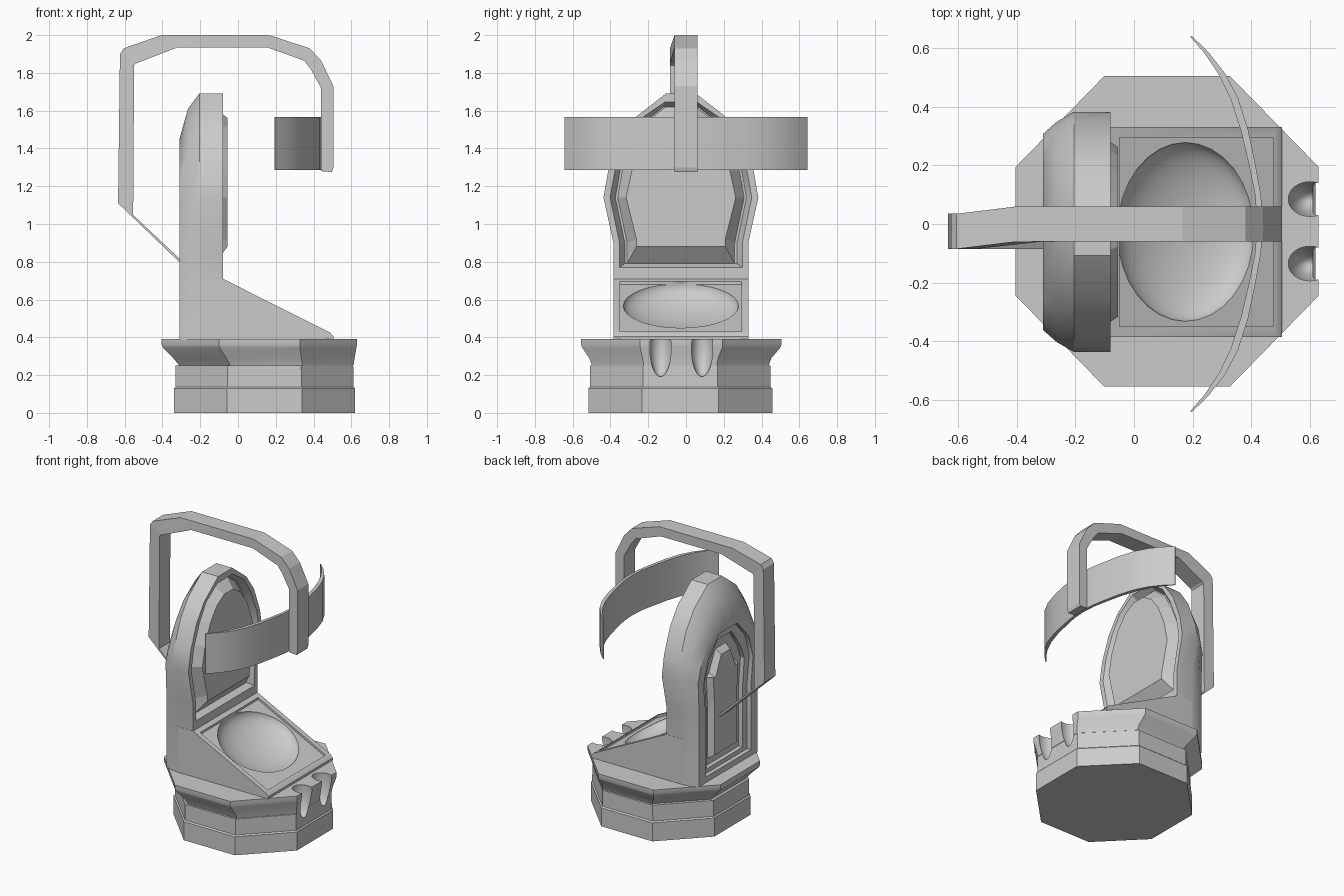
import bpy, bmesh
from math import pi, cos, sin, radians
from mathutils import Matrix

if "Cube" in bpy.data.objects:
    bpy.data.objects.remove(bpy.data.objects["Cube"])

YC = -0.027  # centre line of the chair


def loft(name, rings):
    """Closed solid skinned through rings of equal point count."""
    bm = bmesh.new()
    vs = [[bm.verts.new(p) for p in r] for r in rings]
    n = len(rings[0])
    for a, b in zip(vs, vs[1:]):
        for i in range(n):
            j = (i + 1) % n
            bm.faces.new((a[i], a[j], b[j], b[i]))
    bm.faces.new(vs[0][::-1])
    bm.faces.new(vs[-1])
    bmesh.ops.recalc_face_normals(bm, faces=bm.faces)
    me = bpy.data.meshes.new(name)
    bm.to_mesh(me)
    bm.free()
    ob = bpy.data.objects.new(name, me)
    bpy.context.collection.objects.link(ob)
    return ob


def ellipsoid(name, centre, radii, tilt=0):
    bm = bmesh.new()
    m = Matrix.Translation(centre) @ Matrix.Rotation(tilt, 4, 'Y') @ Matrix.Diagonal((*radii, 1))
    bmesh.ops.create_uvsphere(bm, u_segments=32, v_segments=20, radius=1, matrix=m)
    for f in bm.faces:
        f.smooth = True
    me = bpy.data.meshes.new(name)
    bm.to_mesh(me)
    bm.free()
    ob = bpy.data.objects.new(name, me)
    bpy.context.collection.objects.link(ob)
    return ob


def cut(ob, cutter):
    cutter.hide_render = True
    mod = ob.modifiers.new("cut", 'BOOLEAN')
    mod.operation, mod.solver, mod.object = 'DIFFERENCE', 'EXACT', cutter
    bpy.context.view_layer.objects.active = ob
    bpy.ops.object.modifier_apply(modifier=mod.name)
    bpy.data.objects.remove(cutter)


def smooth(ob, angle=30):
    bpy.ops.object.select_all(action='DESELECT')
    ob.select_set(True)
    bpy.context.view_layer.objects.active = ob
    bpy.ops.object.shade_smooth_by_angle(angle=radians(angle))


def sym(x, half):
    """Mirrored (half width, z) outline at depth x."""
    return [(x, YC + h, z) for h, z in half] + [(x, YC - h, z) for h, z in reversed(half)]


def arch(x, h, z0, z1):
    return sym(x, [(h, z0), (h, .88), (h * 1.1, 1.08), (h * .9, z1 - .14), (h * .4, z1)])


def octagon(z, cx, cy, hx, hy):
    k = 1 / cos(pi / 8)
    return [(cx + hx * k * cos(pi / 8 + i * pi / 4), cy + hy * k * sin(pi / 8 + i * pi / 4), z)
            for i in range(8)]


# Octagonal stepped base with flared top
base = loft("base", [octagon(*a) for a in (
    (0, .14, -.03, .48, .487), (.13, .14, -.03, .48, .487), (.138, .14, -.03, .472, .478),
    (.25, .14, -.03, .47, .478), (.252, .15, -.03, .462, .468), (.29, .137, -.03, .48, .482),
    (.345, .115, -.025, .512, .524), (.36, .113, -.025, .517, .53), (.39, .113, -.025, .517, .53))])
for y in (.085, -.135):  # foot wells
    cut(base, ellipsoid("foot_well_cutter", (.60, y, .36), (.075, .06, .17)))
smooth(base, 25)

# Back rest shell, tapering toward the rear
wide = [(.357, .388), (.357, .9), (.41, 1.14), (.385, 1.28), (.32, 1.45), (.235, 1.57), (.08, 1.69)]
mid = [(.35, .388), (.35, .9), (.375, 1.14), (.35, 1.27), (.285, 1.41), (.2, 1.52), (.07, 1.61)]
rear = [(.325, .388), (.325, .9), (.335, 1.12), (.305, 1.22), (.235, 1.33), (.15, 1.41), (.05, 1.45)]
back = loft("back_rest", [sym(-.08, wide), sym(-.205, wide), sym(-.265, mid), sym(-.31, rear)])
pad_base = [(.285, .79), (.285, .9), (.335, 1.14), (.31, 1.28), (.25, 1.42), (.18, 1.54), (.08, 1.62)]
pad_top = [(.235, .88), (.235, .92), (.29, 1.14), (.26, 1.28), (.2, 1.42), (.13, 1.51), (.05, 1.56)]
rim = [(.325, .77), (.325, .9), (.375, 1.14), (.35, 1.28), (.285, 1.44), (.21, 1.56), (.085, 1.645)]
cut(back, loft("front_recess_cutter", [sym(-.05, rim), sym(-.08, rim),
                                       sym(-.125, [(h + .012, z) for h, z in pad_base])]))
cut(back, loft("rear_recess_cutter", [arch(-.35, .25, .43, 1.38), arch(-.28, .25, .43, 1.38)]))
cut(back, loft("rear_step_cutter", [arch(-.35, .2, .46, 1.32), arch(-.25, .2, .46, 1.32)]))
smooth(back, 25)

# Front cushion and raised rear panel
loft("back_cushion", [sym(-.14, pad_base), sym(-.125, pad_base), sym(-.055, pad_top)])
loft("rear_panel", [arch(-.24, .15, .5, 1.25), arch(-.29, .125, .53, 1.21)])

# Wedge seat
side = [(-.2, .388), (-.2, .71), (-.08, .71), (.488, .425), (.505, .405), (.505, .388)]
seat = loft("seat", [[(x, y, z) for x, z in side] for y in (YC - .358, YC + .358)])


def slope(x, off):
    return .71 - (x + .08) * .5018 + off


# Shallow rectangular inset and scooped bowl on the slope
corners = [(-.05, -.35), (.475, -.35), (.475, .295), (-.05, .295)]
cut(seat, loft("inset_cutter", [[(x, y, slope(x, o)) for x, y in corners] for o in (-.015, .1)]))
cut(seat, ellipsoid("bowl_cutter", (.18, YC, slope(.18, -.005)), (.262, .307, .11), radians(26.6)))
smooth(seat, 25)

# Overhead arm: outer and inner edges of the side profile
outer = [(-.26, .75), (-.635, 1.11), (-.625, 1.9), (-.605, 1.93), (-.405, 2.0), (.165, 2.0), (.38, 1.93),
         (.44, 1.865), (.505, 1.73), (.505, 1.3), (.497, 1.275)]
inner = [(-.26, .77), (-.555, 1.048), (-.55, 1.84), (-.54, 1.85), (-.32, 1.935), (.155, 1.935), (.35, 1.865),
         (.385, 1.82), (.44, 1.72), (.44, 1.3), (.44, 1.28)]


def shift(x):  # the rear leg leans slightly toward -y
    return -.025 * min(1, max(0, (-x - .4) / .2)) if x < -.4 else 0


arm_rings = []
for i, ((ox, oz), (ix, iz)) in enumerate(zip(outer, inner)):
    s = -.025 if i < 4 else shift(ox)
    arm_rings.append([(ox, s - .06, oz), (ox, s + .06, oz), (ix, s + .06, iz), (ix, s - .06, iz)])
smooth(loft("overhead_arm", arm_rings), 15)

# Curved visor band hanging from the arm
edge = [(.197, .642, .005), (.255, .585, .014), (.31, .515, .022), (.355, .43, .026),
        (.39, .32, .025), (.415, .2, .022), (.433, .1, .02), (.44, 0, .02)]
arc = edge + [(x, -y, t) for x, y, t in edge[-2::-1]]
visor = loft("visor_band", [[(x, y, 1.285), (x, y, 1.567), (x - t, y * .995, 1.567), (x - t, y * .995, 1.285)]
                            for x, y, t in arc])
smooth(visor, 25)
